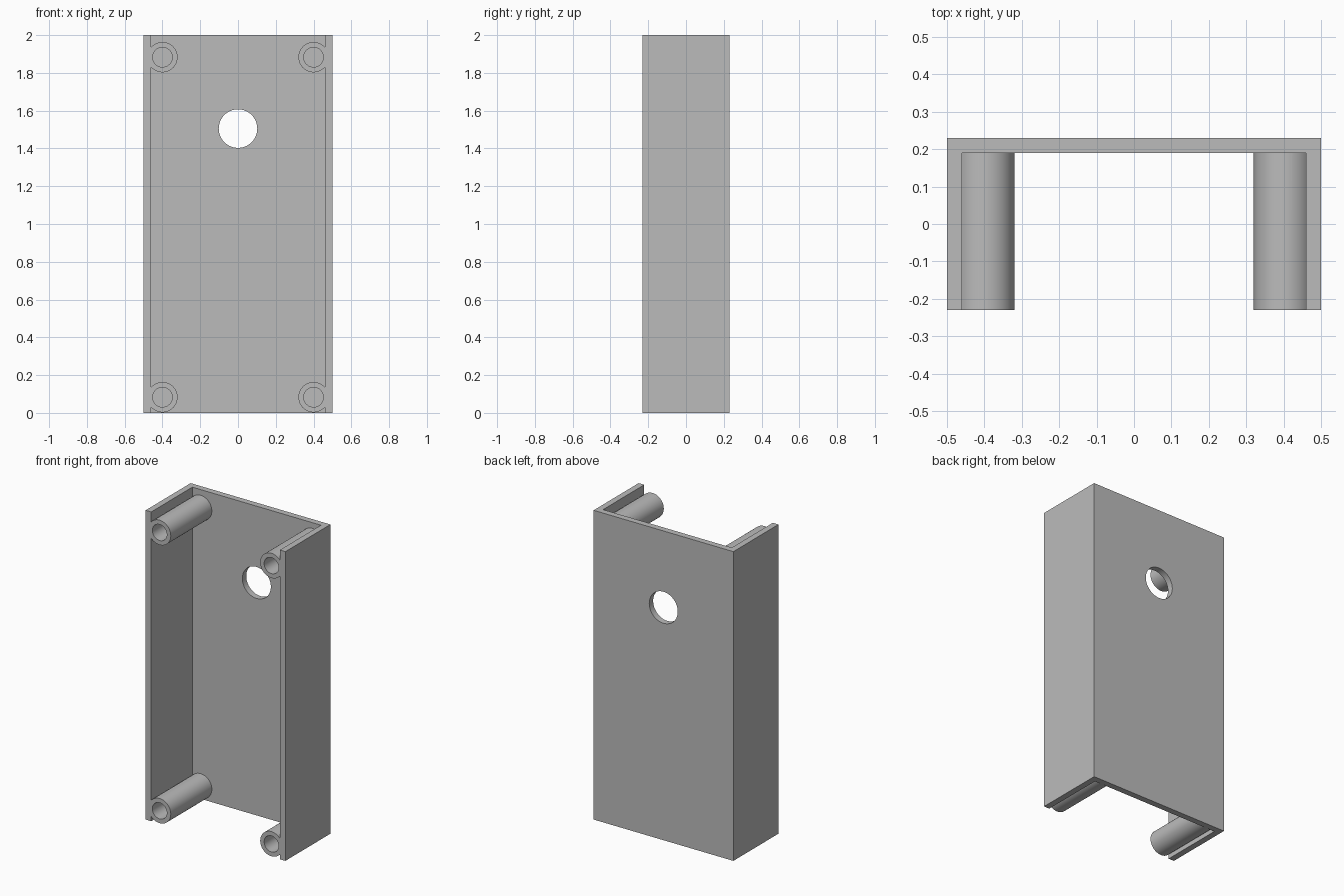
import bpy, bmesh
from math import pi
from mathutils import Matrix, Vector

if "Cube" in bpy.data.objects:
    bpy.data.objects.remove(bpy.data.objects["Cube"])

WIDTH, DEPTH, HEIGHT, WALL = 0.5, 0.23, 2.0, 0.04
INNER_BACK = DEPTH - WALL

grey = bpy.data.materials.new("plain grey")
grey.use_nodes = True
colour = (0.5, 0.5, 0.5, 1)
grey.diffuse_color = colour
grey.node_tree.nodes["Principled BSDF"].inputs["Base Color"].default_value = colour


def make_object(name, bm):
    bmesh.ops.recalc_face_normals(bm, faces=bm.faces)
    mesh = bpy.data.meshes.new(name)
    bm.to_mesh(mesh)
    bm.free()
    mesh.materials.append(grey)
    obj = bpy.data.objects.new(name, mesh)
    bpy.context.collection.objects.link(obj)
    return obj


def cylinder(name, x, z, radius, y0, y1):
    """Round bar lying along y."""
    bm = bmesh.new()
    place = Matrix.Translation((x, (y0 + y1) / 2, z)) @ Matrix.Rotation(pi / 2, 4, "X")
    bmesh.ops.create_cone(bm, cap_ends=True, segments=64, radius1=radius,
                          radius2=radius, depth=y1 - y0, matrix=place)
    return make_object(name, bm)


def combine(target, tool, operation):
    """Apply a boolean and drop the tool."""
    mod = target.modifiers.new(operation.lower(), "BOOLEAN")
    mod.operation, mod.solver, mod.object = operation, "EXACT", tool
    bpy.context.view_layer.objects.active = target
    bpy.ops.object.modifier_apply(modifier=mod.name)
    bpy.data.objects.remove(tool)


# U-shaped housing, open at the front, top and bottom
half = [(WIDTH, DEPTH), (WIDTH, -DEPTH), (WIDTH - WALL, -DEPTH), (WIDTH - WALL, INNER_BACK)]
profile = half + [(-x, y) for x, y in reversed(half)]
bm = bmesh.new()
base = bm.faces.new([bm.verts.new((x, y, 0)) for x, y in profile])
top = bmesh.ops.extrude_face_region(bm, geom=[base])["geom"]
bmesh.ops.translate(bm, vec=Vector((0, 0, HEIGHT)),
                    verts=[v for v in top if isinstance(v, bmesh.types.BMVert)])
housing = make_object("housing", bm)

# Round opening through the back wall
combine(housing, cylinder("opening_cutter", 0, 1.505, 0.102, 0, 0.5), "DIFFERENCE")

# Hollow screw posts merged into the corners
for side in (-1, 1):
    for z in (0.083, 1.883):
        x = side * 0.4
        combine(housing, cylinder("screw_post", x, z, 0.08, -DEPTH, INNER_BACK + 0.01), "UNION")
        combine(housing, cylinder("bore_cutter", x, z, 0.052, -0.5, INNER_BACK), "DIFFERENCE")

# Smooth round surfaces, crisp edges
bpy.ops.object.select_all(action="DESELECT")
housing.select_set(True)
bpy.context.view_layer.objects.active = housing
bpy.ops.object.shade_smooth_by_angle(angle=pi / 6)
